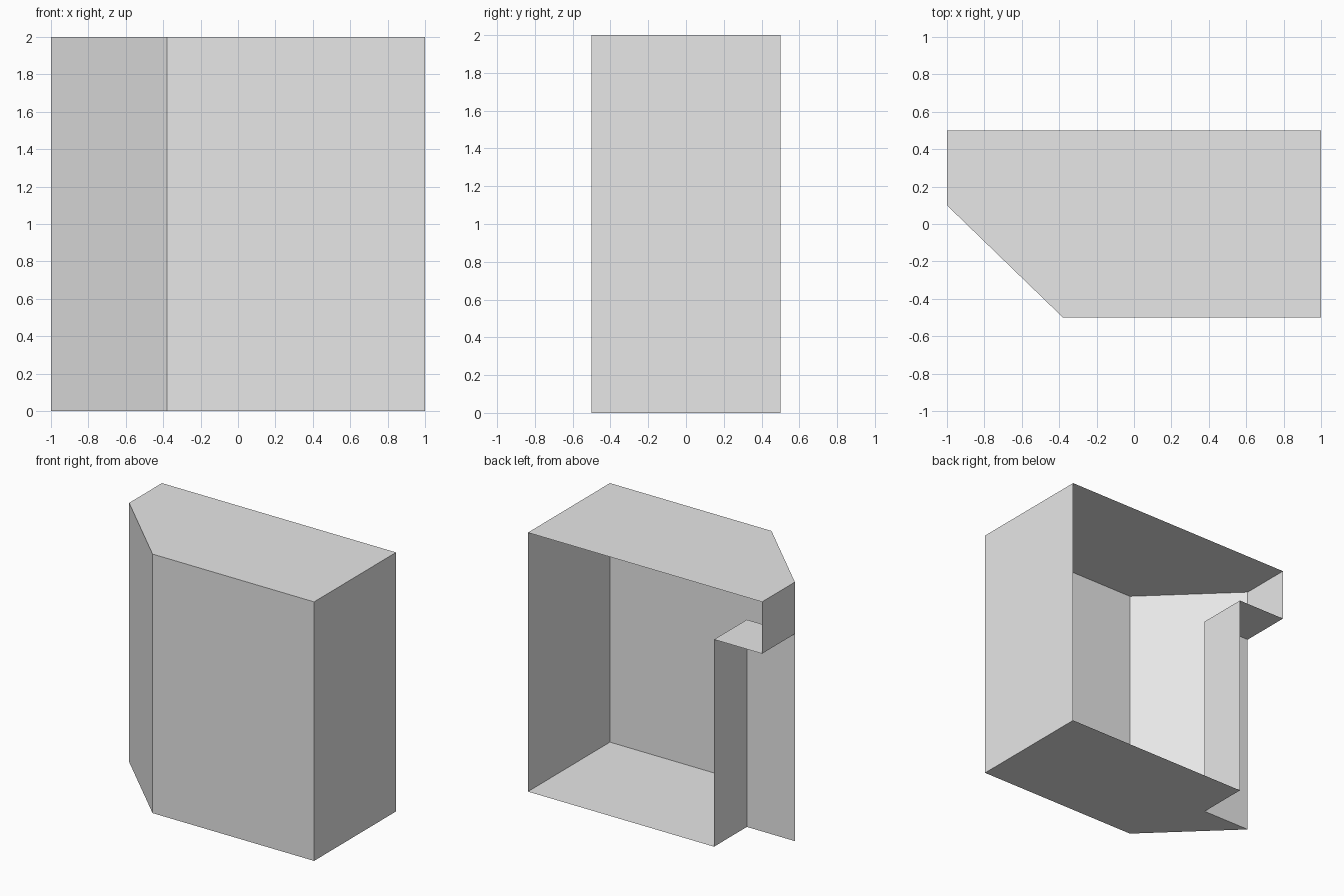
import bpy

if "Cube" in bpy.data.objects:
    bpy.data.objects.remove(bpy.data.objects["Cube"])

H, LEDGE = 2.0, 1.6          # full height, underside of notch
XN, YN, XC = -0.59, 0.1, -0.38  # notch corner, start of chamfer on front

grey = bpy.data.materials.new("light_grey")
grey.diffuse_color = (0.8, 0.8, 0.8, 1)
grey.use_nodes = True
grey.node_tree.nodes["Principled BSDF"].inputs["Base Color"].default_value = grey.diffuse_color


def panel_object(name, faces):
    """Single-skin sheet object from a list of polygons."""
    verts, polys = [], []
    for f in faces:
        polys.append(range(len(verts), len(verts) + len(f)))
        verts += f
    me = bpy.data.meshes.new(name)
    me.from_pydata(verts, [], [list(p) for p in polys])
    me.materials.append(grey)
    ob = bpy.data.objects.new(name, me)
    bpy.context.collection.objects.link(ob)


def wall(a, b, z0=0.0, z1=H):
    """Vertical panel from a to b, outside on the right of travel."""
    return [(*a, z0), (*b, z0), (*b, z1), (*a, z1)]


def flat(points, z, up=True):
    pts = [(x, y, z) for x, y in points]
    return pts if up else pts[::-1]


# plan corners, counter-clockwise
back_left, chamfer_back, chamfer_front = (-1, 0.5), (-1, YN), (XC, -0.5)
front_right, back_right = (1, -0.5), (1, 0.5)
notch_in, notch_back = (XN, YN), (XN, 0.5)

# outer shell, open at the back
panel_object("chamfer_wall", [wall(chamfer_back, chamfer_front)])
panel_object("front_wall", [wall(chamfer_front, front_right)])
panel_object("right_wall", [wall(front_right, back_right)])
panel_object("left_upper_wall", [wall(back_left, chamfer_back, LEDGE, H)])

# top cover and notched floor
panel_object("top_panel", [flat([back_left, chamfer_back, chamfer_front,
                                 front_right, back_right], H)])
panel_object("floor_panel", [flat([notch_back, notch_in, chamfer_back, chamfer_front,
                                   front_right, back_right], 0, up=False)])

# notch at the back left corner
panel_object("notch_walls", [wall(notch_back, notch_in, 0, LEDGE),
                             wall(notch_in, chamfer_back, 0, LEDGE)])
panel_object("notch_ledge", [flat([back_left, chamfer_back, notch_in, notch_back],
                                  LEDGE, up=False)])
